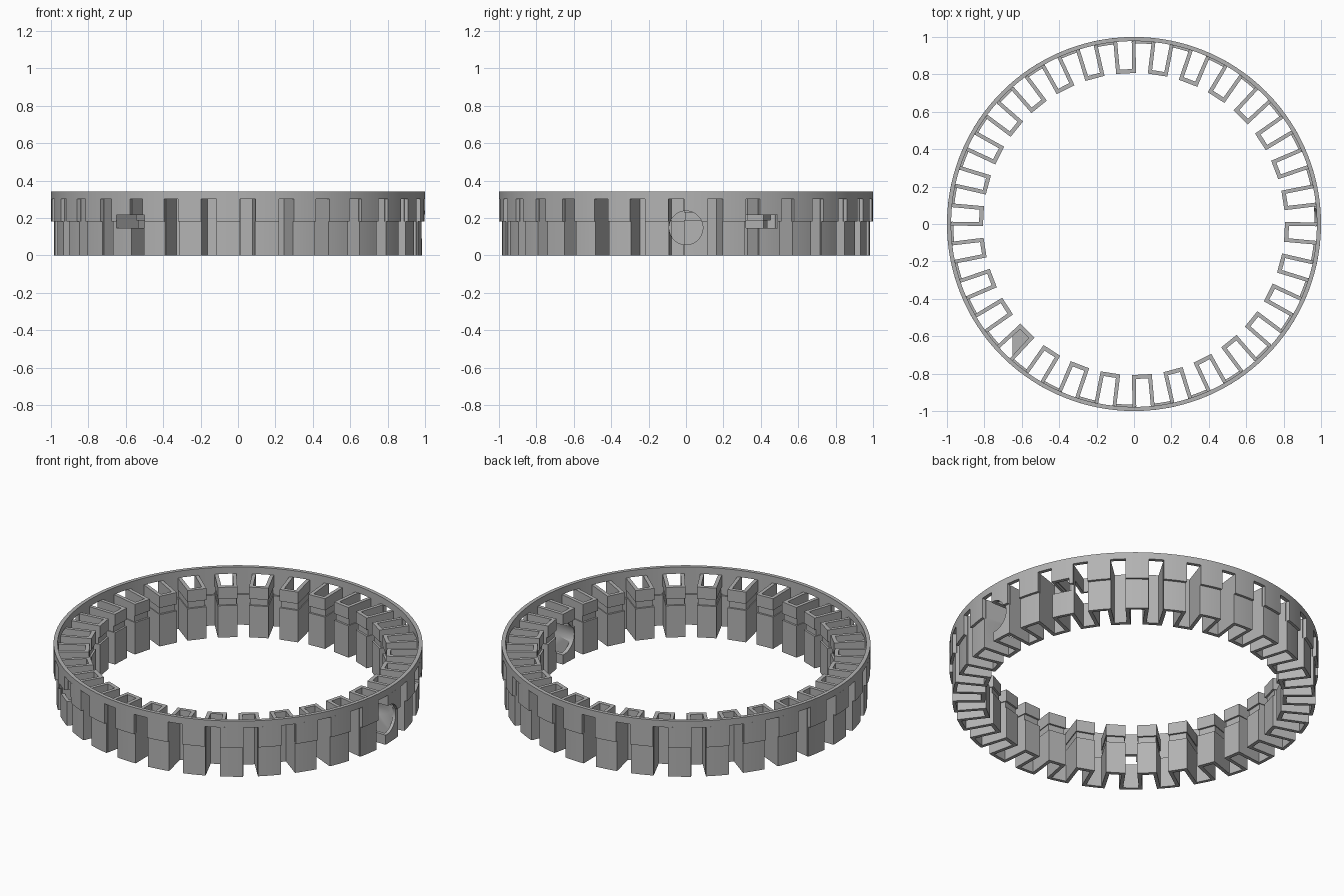
import bpy, bmesh, math
from mathutils import Matrix, Vector

if "Cube" in bpy.data.objects:
    bpy.data.objects.remove(bpy.data.objects["Cube"], do_unlink=True)

TEETH = 30
PITCH = 2 * math.pi / TEETH

grey = bpy.data.materials.new("plain_grey")
grey.use_nodes = True
grey.diffuse_color = (0.45, 0.45, 0.45, 1)
grey.node_tree.nodes["Principled BSDF"].inputs["Base Color"].default_value = (0.45, 0.45, 0.45, 1)


def loft(bm, layers):
    """Stack closed outlines [(points, z), ...] into one capped solid."""
    rings = [[bm.verts.new((x, y, z)) for x, y in pts] for pts, z in layers]
    n = len(rings[0])
    for low, high in zip(rings, rings[1:]):
        for i in range(n):
            j = (i + 1) % n
            bm.faces.new((low[i], low[j], high[j], high[i]))
    bm.faces.new(rings[0][::-1])
    bm.faces.new(rings[-1])


def turn(points, angle):
    c, s = math.cos(angle), math.sin(angle)
    return [(x * c - y * s, x * s + y * c) for x, y in points]


def arc(radius, half, steps=5):
    angles = [half * (2 * i / steps - 1) for i in range(steps + 1)]
    return [(radius * math.cos(a), radius * math.sin(a)) for a in angles]


def make(name, bm):
    bmesh.ops.recalc_face_normals(bm, faces=bm.faces)
    mesh = bpy.data.meshes.new(name)
    bm.to_mesh(mesh)
    bm.free()
    mesh.materials.append(grey)
    obj = bpy.data.objects.new(name, mesh)
    bpy.context.collection.objects.link(obj)
    return obj


# Top band
bm = bmesh.new()
SEG = 120
profile = [(0.978, 0.30), (1.0, 0.30), (1.0, 0.34), (0.978, 0.34)]
loops = []
for k in range(SEG):
    a = 2 * math.pi * k / SEG
    loops.append([bm.verts.new((r * math.cos(a), r * math.sin(a), z)) for r, z in profile])
for k in range(SEG):
    p, q = loops[k], loops[(k + 1) % SEG]
    for i in range(4):
        j = (i + 1) % 4
        bm.faces.new((p[i], q[i], q[j], p[j]))
parts = [make("top_band", bm)]


# Outer panels between the slots, stepped inwards at the bottom
def panels(name, r_in, r_out, z0, z1):
    bm = bmesh.new()
    half = math.radians(3.65)
    outline = arc(r_out, half) + arc(r_in, half)[::-1]
    for k in range(TEETH):
        pts = turn(outline, (k + 0.25) * PITCH)
        loft(bm, [(pts, z0), (pts, z1)])
    return make(name, bm)


parts.append(panels("upper_panels", 0.978, 1.0, 0.18, 0.302))
parts.append(panels("lower_panels", 0.966, 0.985, 0.0, 0.181))


# Inward channels, open to the outside, with a groove around the inner face
def channel(groove):
    inner, outer, wall = 0.806 + groove, 0.976, 0.02
    a, b = 0.039, 0.033
    side = wall - groove * 0.4
    right = [(outer, a), (outer, a + side), (inner, b + side)]
    left = [(x, -y) for x, y in right[::-1]]
    return right + left + [(0.828, -b), (0.828, b)]


bm = bmesh.new()
levels = [(0, 0), (0, 0.19), (0.011, 0.19), (0.011, 0.23), (0, 0.23), (0, 0.3)]
for k in range(TEETH):
    angle = (k - 0.25) * PITCH
    loft(bm, [(turn(channel(g), angle), z) for g, z in levels])
parts.append(make("channels", bm))

# Cutters: one round port and two rectangular openings
bm = bmesh.new()
bmesh.ops.create_cone(bm, cap_ends=True, segments=64, radius1=0.09, radius2=0.09, depth=0.5,
                      matrix=Matrix.Translation((0.93, 0, 0.147)) @ Matrix.Rotation(math.pi / 2, 4, 'Y'))
for centre, size in [((-0.575, -0.7, 0.18), (0.15, 0.6, 0.07)),
                     ((0.88, 0.405, 0.18), (0.4, 0.17, 0.07))]:
    bmesh.ops.create_cube(bm, size=1, matrix=Matrix.Translation(centre) @ Matrix.Diagonal(Vector(size).to_4d()))
cutter = make("opening_cutter", bm)
cutter.hide_render = True

for obj in parts[1:]:
    mod = obj.modifiers.new("openings", 'BOOLEAN')
    mod.operation = 'DIFFERENCE'
    mod.solver = 'EXACT'
    mod.object = cutter
bpy.context.view_layer.update()
graph = bpy.context.evaluated_depsgraph_get()
cut = [bpy.data.meshes.new_from_object(obj.evaluated_get(graph)) for obj in parts]
for obj, mesh in zip(parts, cut):
    obj.modifiers.clear()
    obj.data = mesh
bpy.data.objects.remove(cutter, do_unlink=True)

# Smooth curved faces, keep corners sharp
bpy.ops.object.select_all(action='DESELECT')
for obj in parts:
    obj.select_set(True)
bpy.context.view_layer.objects.active = parts[0]
bpy.ops.object.shade_smooth_by_angle(angle=math.radians(25))
